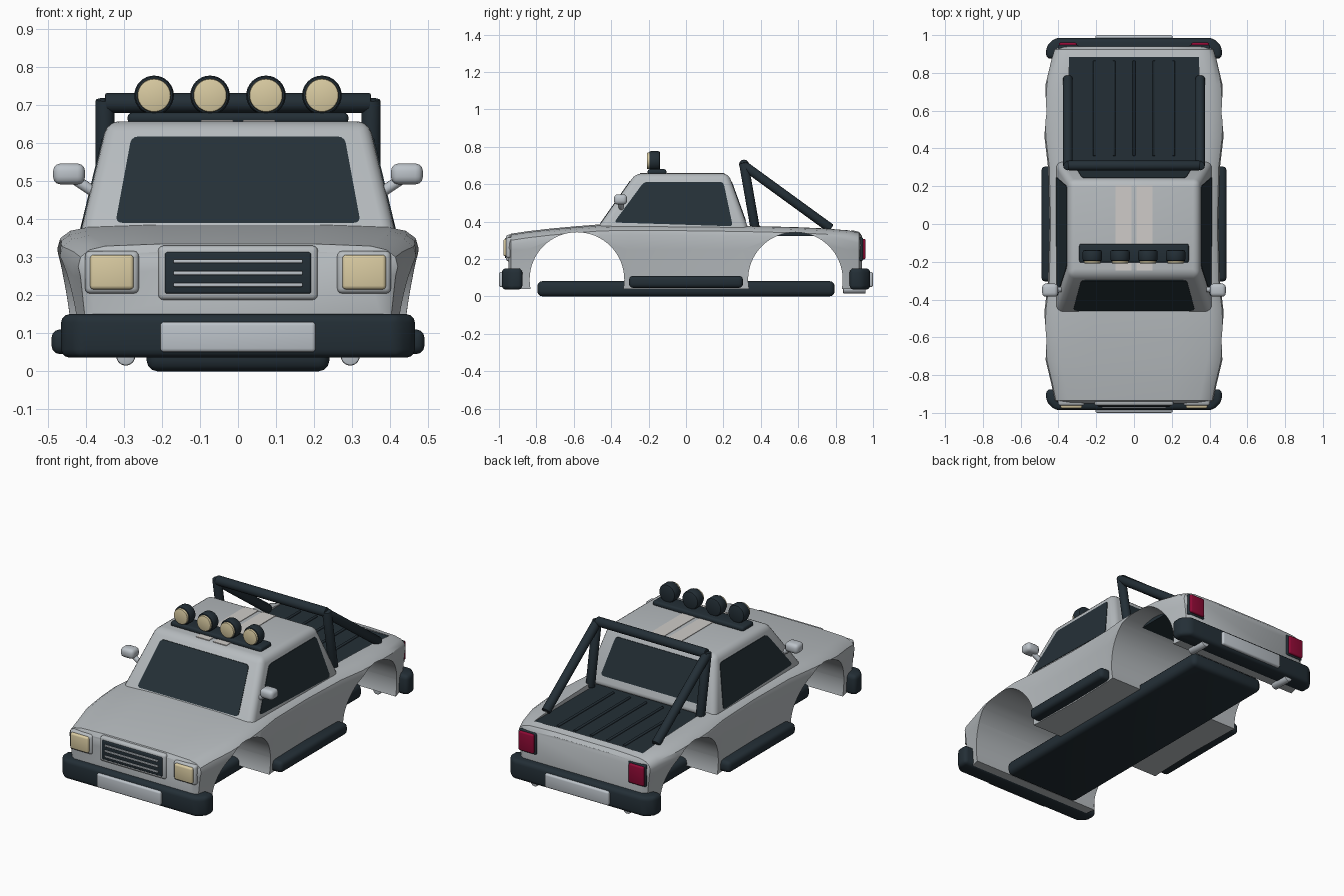
import bpy, bmesh, math
from mathutils import Vector, Matrix

if "Cube" in bpy.data.objects:
    bpy.data.objects.remove(bpy.data.objects["Cube"])


def material(name, rgb):
    m = bpy.data.materials.new(name)
    m.use_nodes = True
    m.diffuse_color = (*rgb, 1)
    m.node_tree.nodes["Principled BSDF"].inputs["Base Color"].default_value = (*rgb, 1)
    return m


PAINT = material("grey paint", (0.47, 0.50, 0.52))
SILVER = material("silver trim", (0.50, 0.54, 0.58))
DARK = material("dark trim", (0.017, 0.028, 0.037))
GLASS = material("dark glass", (0.018, 0.030, 0.038))
CREAM = material("cream lens", (0.70, 0.60, 0.36))
RED = material("red lens", (0.27, 0.003, 0.035))
STRIPE = material("pale stripe", (0.62, 0.60, 0.58))


def smooth(ob, angle=35):
    bpy.ops.object.select_all(action='DESELECT')
    ob.select_set(True)
    bpy.context.view_layer.objects.active = ob
    bpy.ops.object.shade_smooth_by_angle(angle=math.radians(angle))


def finish(name, bm, mat, bevel=0, segments=3):
    bmesh.ops.recalc_face_normals(bm, faces=bm.faces)
    if bevel:
        sharp = [e for e in bm.edges if e.calc_face_angle(0) > 0.35]
        bmesh.ops.bevel(bm, geom=sharp, offset=bevel, segments=segments,
                        profile=0.5, affect='EDGES', clamp_overlap=True)
    me = bpy.data.meshes.new(name)
    bm.to_mesh(me)
    bm.free()
    me.materials.append(mat)
    ob = bpy.data.objects.new(name, me)
    bpy.context.collection.objects.link(ob)
    smooth(ob)
    return ob


def box(name, lo, hi, mat, bevel=0.01):
    bm = bmesh.new()
    lo, hi = Vector(lo), Vector(hi)
    size = hi - lo
    bmesh.ops.create_cube(bm, size=1, matrix=Matrix.Translation((lo + hi) / 2)
                          @ Matrix.Diagonal((*size, 1)))
    return finish(name, bm, mat, bevel)


def tube(name, a, b, r, mat, bevel=0.006, sides=24):
    a, b = Vector(a), Vector(b)
    d = b - a
    bm = bmesh.new()
    bmesh.ops.create_cone(bm, cap_ends=True, segments=sides, radius1=r, radius2=r, depth=d.length,
                          matrix=Matrix.Translation((a + b) / 2)
                          @ d.to_track_quat('Z', 'Y').to_matrix().to_4x4())
    return finish(name, bm, mat, bevel, 2)


def prism(name, pts, push, mat, corner=0, bevel=0):
    # Flat outline with rounded corners, pushed into a slab
    bm = bmesh.new()
    bm.faces.new([bm.verts.new(p) for p in pts])
    if corner:
        bmesh.ops.bevel(bm, geom=bm.verts[:], offset=corner, segments=3,
                        profile=0.5, affect='VERTICES')
    ext = bmesh.ops.extrude_face_region(bm, geom=bm.faces[:])
    verts = [g for g in ext["geom"] if isinstance(g, bmesh.types.BMVert)]
    bmesh.ops.translate(bm, verts=verts, vec=push)
    return finish(name, bm, mat, bevel)


def cut(ob, cutters):
    for c in cutters:
        c.hide_render = True
        mod = ob.modifiers.new("cut", 'BOOLEAN')
        mod.operation, mod.solver, mod.object = 'DIFFERENCE', 'EXACT', c
    dg = bpy.context.evaluated_depsgraph_get()
    me = bpy.data.meshes.new_from_object(ob.evaluated_get(dg))
    ob.modifiers.clear()
    ob.data = me
    for c in cutters:
        bpy.data.objects.remove(c)
    smooth(ob)


# Lower body: cross-sections (y, half width, top height) joined along the length
stations = [(-0.95, 0.395, 0.315), (-0.935, 0.42, 0.335), (-0.85, 0.437, 0.348), (-0.72, 0.468, 0.363),
            (-0.6, 0.476, 0.374), (-0.46, 0.474, 0.385), (-0.3, 0.455, 0.388), (0, 0.448, 0.386),
            (0.3, 0.455, 0.382), (0.46, 0.474, 0.378), (0.6, 0.476, 0.374), (0.74, 0.468, 0.368),
            (0.87, 0.437, 0.358), (0.925, 0.42, 0.345), (0.94, 0.395, 0.325)]
bm = bmesh.new()
rings = []
for y, w, top in stations:
    half = [(w * 0.45, top), (w * 0.83, top - 0.006), (w * 0.93, top - 0.016), (w * 0.985, top - 0.035),
            (w, top - 0.06), (w - 0.006, 0.25), (w - 0.018, 0.14), (w - 0.025, 0.04)]
    ring = half + [(-x, z) for x, z in reversed(half)]
    rings.append([bm.verts.new((x, y, z)) for x, z in ring])
for a, b in zip(rings, rings[1:]):
    for i in range(len(a)):
        j = (i + 1) % len(a)
        bm.faces.new((a[i], a[j], b[j], b[i]))
bm.faces.new(rings[0])
bm.faces.new(rings[-1])
body = finish("body", bm, PAINT)
cut(body, [tube("arch_cutter", (-1, y, 0.09), (1, y, 0.09), 0.253, PAINT, 0, 64) for y in (-0.583, 0.585)]
    + [box("bed_cutter", (-0.345, 0.30, 0.335), (0.345, 0.885, 0.5), PAINT, 0)])


# Cab: sloping walls given by height
def side_x(z): return 0.409 - 0.24 * (z - 0.385)
def front_y(z): return -0.46 + 0.70 * (z - 0.385)
def back_y(z): return 0.325 - 0.36 * (z - 0.385)


bm = bmesh.new()
loops = []
for z in (0.345, 0.657):
    x = side_x(z)
    loops.append([bm.verts.new(p) for p in ((-x, front_y(z), z), (x, front_y(z), z),
                                            (x, back_y(z), z), (-x, back_y(z), z))])
for i in range(4):
    j = (i + 1) % 4
    bm.faces.new((loops[0][i], loops[0][j], loops[1][j], loops[1][i]))
bm.faces.new(loops[0])
bm.faces.new(loops[1])
finish("cab", bm, PAINT, 0.032, 4)

# Windows: thin plates lying on the cab walls
prism("windshield", [(x, front_y(z) - 0.003, z) for x, z in
                     ((-0.322, 0.39), (0.322, 0.39), (0.28, 0.617), (-0.28, 0.617))],
      (0, 0.006, 0), GLASS, 0.018)
prism("rear_window", [(x, back_y(z) + 0.003, z) for x, z in
                      ((-0.32, 0.405), (0.32, 0.405), (0.275, 0.612), (-0.275, 0.612))],
      (0, -0.006, 0), GLASS, 0.018)
for s, side in ((1, "left"), (-1, "right")):
    prism(side + "_window", [(s * (side_x(z) + 0.003), y, z) for y, z in
                             ((-0.385, 0.395), (-0.225, 0.612), (0.2, 0.612), (0.25, 0.375))],
          (-s * 0.006, 0, 0), GLASS, 0.018)

# Roof stripes
for s in (1, -1):
    box("roof_stripe", (s * 0.055 - 0.042, -0.245, 0.653), (s * 0.055 + 0.042, 0.205, 0.660), STRIPE, 0)

# Cargo bed
box("bed_floor", (-0.347, 0.29, 0.322), (0.347, 0.887, 0.348), DARK, 0)
for i in range(-2, 3):
    box("bed_rib", (i * 0.105 - 0.007, 0.36, 0.34), (i * 0.105 + 0.007, 0.865, 0.356), DARK, 0.004)

# Roll bar
tube("roll_bar_top", (-0.35, 0.31, 0.705), (0.35, 0.31, 0.705), 0.026, DARK)
for x in (-0.35, 0.35):
    tube("roll_bar_post", (x, 0.372, 0.35), (x, 0.308, 0.715), 0.025, DARK)
    tube("roll_bar_brace", (x, 0.31, 0.70), (x, 0.775, 0.362), 0.025, DARK)

# Roof lamps
box("lamp_base", (-0.29, -0.205, 0.65), (0.29, -0.105, 0.68), DARK, 0.012)
for i in range(4):
    x = (i - 1.5) * 0.147
    tube("lamp_housing", (x, -0.198, 0.725), (x, -0.138, 0.725), 0.052, DARK, 0.012, 32)
    tube("lamp_lens", (x, -0.209, 0.725), (x, -0.18, 0.725), 0.044, CREAM, 0.005, 32)

# Grille
box("grille_frame", (-0.21, -0.962, 0.187), (0.21, -0.90, 0.33), PAINT, 0.014)
box("grille_panel", (-0.192, -0.968, 0.204), (0.192, -0.92, 0.313), DARK, 0.006)
for z in (0.227, 0.258, 0.289):
    box("grille_bar", (-0.17, -0.976, z - 0.005), (0.17, -0.95, z + 0.005), SILVER, 0.003)

# Paired side parts
for s, side in ((1, "left"), (-1, "right")):
    def pair(name, x0, x1, y0, y1, z0, z1, mat, bevel):
        xs = sorted((s * x0, s * x1))
        box(side + "_" + name, (xs[0], y0, z0), (xs[1], y1, z1), mat, bevel)

    pair("headlight_frame", 0.26, 0.402, -0.962, -0.89, 0.204, 0.316, PAINT, 0.014)
    pair("headlight", 0.274, 0.389, -0.976, -0.92, 0.215, 0.306, CREAM, 0.01)
    pair("tail_light_frame", 0.292, 0.403, 0.89, 0.947, 0.19, 0.315, DARK, 0.008)
    pair("tail_light", 0.303, 0.398, 0.90, 0.96, 0.198, 0.308, RED, 0.008)
    pair("side_step", 0.41, 0.49, -0.305, 0.305, 0.045, 0.11, DARK, 0.022)
    pair("mirror", 0.402, 0.486, -0.385, -0.315, 0.491, 0.546, SILVER, 0.02)
    tube(side + "_mirror_arm", (s * 0.365, -0.345, 0.462), (s * 0.43, -0.35, 0.505), 0.014, SILVER, 0.003)
    tube(side + "_exhaust", (s * 0.295, 0.84, 0.04), (s * 0.295, 0.96, 0.04), 0.025, SILVER, 0.005)

# Bumpers with angled corners, and centre plates
for s, end in ((-1, "front"), (1, "rear")):
    plan = [(0.465, 0.875), (0.465, 0.94), (0.42, 0.985)]
    plan += [(-x, y) for x, y in reversed(plan)]
    prism(end + "_bumper", [(x, s * y, 0.036) for x, y in plan], (0, 0, 0.114), DARK, 0, 0.022)
    ys = sorted((s * 0.95, s * 1.0))
    box(end + "_bumper_plate", (-0.204, ys[0], 0.05), (0.204, ys[1], 0.13), SILVER, 0.01)

# Underside tray
box("undertray", (-0.24, -0.795, 0), (0.24, 0.795, 0.082), DARK, 0.028)
